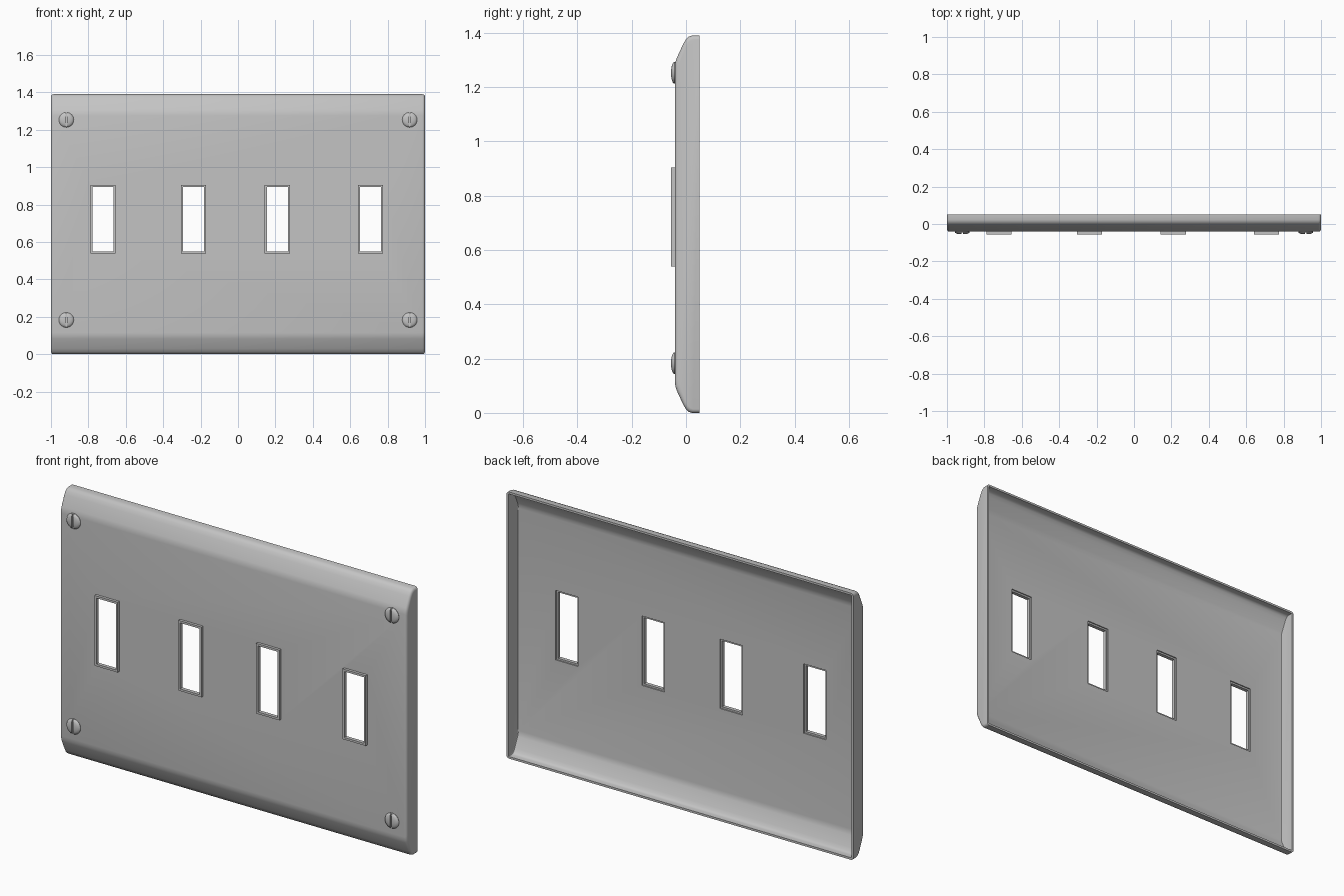
import bpy, bmesh, math
from mathutils import Matrix

cube = bpy.data.objects.get("Cube")
if cube:
    bpy.data.objects.remove(cube, do_unlink=True)

HEIGHT, BACK, FRONT = 1.39, 0.05, -0.041
MID = HEIGHT / 2

grey = bpy.data.materials.new("plate grey")
grey.use_nodes = True
colour = (0.55, 0.55, 0.55, 1)
grey.diffuse_color = colour
grey.node_tree.nodes["Principled BSDF"].inputs["Base Color"].default_value = colour


def make_object(name, bm):
    bmesh.ops.recalc_face_normals(bm, faces=bm.faces)
    mesh = bpy.data.meshes.new(name)
    bm.to_mesh(mesh)
    bm.free()
    obj = bpy.data.objects.new(name, mesh)
    bpy.context.collection.objects.link(obj)
    mesh.materials.append(grey)
    return obj


def box(name, centre, size):
    bm = bmesh.new()
    bmesh.ops.create_cube(bm, size=1, matrix=Matrix.Translation(centre) @ Matrix.Diagonal((*size, 1)))
    return make_object(name, bm)


def apply(obj, modifier):
    bpy.context.view_layer.objects.active = obj
    bpy.ops.object.modifier_apply(modifier=modifier.name)


def cut(obj, cutter):
    cutter.hide_render = True
    mod = obj.modifiers.new("cut", 'BOOLEAN')
    mod.operation, mod.solver, mod.object = 'DIFFERENCE', 'EXACT', cutter
    apply(obj, mod)
    bpy.data.objects.remove(cutter, do_unlink=True)


def smooth(obj, angle):
    bpy.ops.object.select_all(action='DESELECT')
    obj.select_set(True)
    bpy.context.view_layer.objects.active = obj
    bpy.ops.object.shade_smooth_by_angle(angle=math.radians(angle))


# Wall plate: sloped section lofted sideways, with softly rounded ends
half = [(BACK, 0), (0.022, 0), (0.01, 0.004), (0, 0.013), (-0.01, 0.03),
        (-0.034, 0.082), (-0.039, 0.097), (FRONT, 0.115)]
profile = half + [(y, HEIGHT - z) for y, z in reversed(half)]
ends = []
for step in range(4):
    a = math.radians(30 * step)
    ends.append((1 - 0.014 * (1 - math.sin(a)), 0.014 * (1 - math.cos(a))))
sections = [(-x, inset) for x, inset in reversed(ends)] + ends
bm = bmesh.new()
rings = []
for x, inset in sections:
    ky = 1 - inset / (BACK - FRONT)
    kz = 1 - inset / MID
    rings.append([bm.verts.new((x, BACK - (BACK - y) * ky, MID + (z - MID) * kz)) for y, z in profile])
for a, b in zip(rings, rings[1:]):
    for i in range(len(profile) - 1):
        bm.faces.new((a[i], a[i + 1], b[i + 1], b[i]))
bm.faces.new(rings[0])
bm.faces.new(rings[-1])
# The open shell must face outwards before it is thickened
bmesh.ops.recalc_face_normals(bm, faces=bm.faces)
front_face = min(bm.faces, key=lambda f: f.calc_center_median().y)
flip = front_face.normal.y > 0
plate = make_object("wall_plate", bm)
if flip or min(plate.data.polygons, key=lambda p: p.center.y).normal.y > 0:
    plate.data.flip_normals()
shell = plate.modifiers.new("shell", 'SOLIDIFY')
shell.thickness, shell.offset = 0.011, -1
apply(plate, shell)

# Switch openings, each lined by a raised collar
OPEN_Z, OPEN_W, OPEN_H, RIM = 0.722, 0.134, 0.366, 0.011
for n, x in enumerate((-0.722, -0.239, 0.21, 0.708), 1):
    cut(plate, box("opening_cutter", (x, -0.03, OPEN_Z), (OPEN_W - 0.004, 0.1, OPEN_H - 0.004)))
    collar = box(f"switch_collar_{n}", (x, -0.0455, OPEN_Z), (OPEN_W, 0.019, OPEN_H))
    cut(collar, box("collar_cutter", (x, -0.045, OPEN_Z), (OPEN_W - 2 * RIM, 0.1, OPEN_H - 2 * RIM)))
smooth(plate, 35)

# Domed slotted screws in the four corners
dome = [(0.038, -0.035), (0.04, -0.043), (0.037, -0.048), (0.028, -0.052), (0.015, -0.0545)]
for side, x in (("right", -0.918), ("left", 0.918)):
    for level, z in (("lower", 0.183), ("upper", 1.253)):
        bm = bmesh.new()
        rings = []
        for r, y in dome:
            angles = [math.tau * i / 32 for i in range(32)]
            rings.append([bm.verts.new((x + r * math.cos(t), y, z + r * math.sin(t))) for t in angles])
        for a, b in zip(rings, rings[1:]):
            for i in range(32):
                j = (i + 1) % 32
                bm.faces.new((a[i], a[j], b[j], b[i]))
        bm.faces.new(rings[0])
        bm.faces.new(rings[-1])
        screw = make_object(f"{level}_{side}_screw", bm)
        cut(screw, box("slot_cutter", (x, -0.055, z), (0.009, 0.018, 0.1)))
        smooth(screw, 40)
